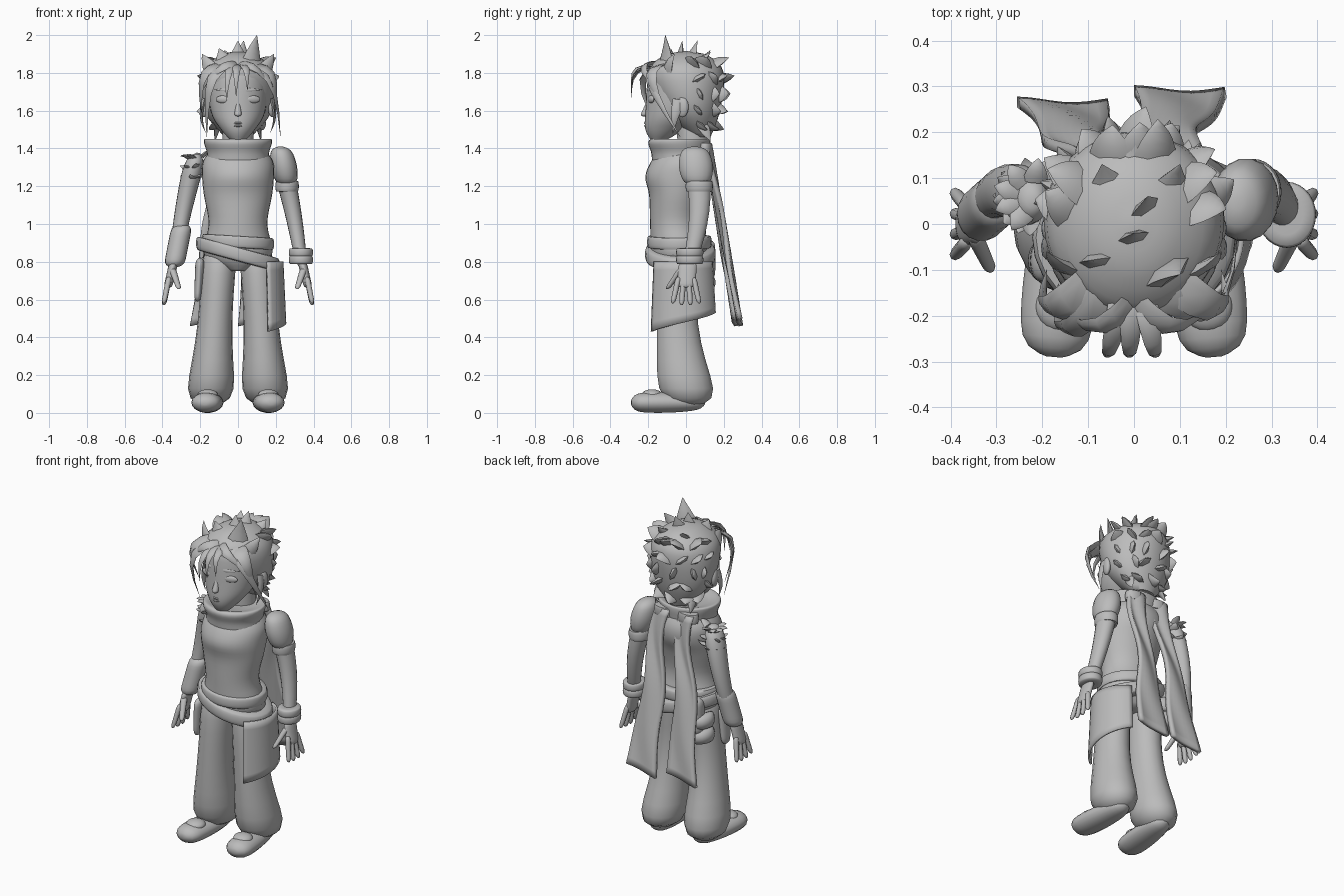
import bpy, bmesh, math, random
from mathutils import Vector

random.seed(4)
if "Cube" in bpy.data.objects:
    bpy.data.objects.remove(bpy.data.objects["Cube"])

clay = bpy.data.materials.new("clay_grey")
clay.use_nodes = True
clay.diffuse_color = (.5, .5, .5, 1)
clay.node_tree.nodes["Principled BSDF"].inputs["Base Color"].default_value = clay.diffuse_color

SIDES = {"left": 1, "right": -1}
SKULL_CENTRE = Vector((0, 0, 1.7))


def finish(name, bm):
    """Turn a bmesh into a smooth shaded object."""
    bmesh.ops.recalc_face_normals(bm, faces=bm.faces)
    mesh = bpy.data.meshes.new(name)
    bm.to_mesh(mesh)
    bm.free()
    mesh.materials.append(clay)
    mesh.shade_smooth()
    mesh.set_sharp_from_angle(angle=math.radians(60))
    obj = bpy.data.objects.new(name, mesh)
    bpy.context.collection.objects.link(obj)
    return obj


def skin(name, rings, seg=24, side=1):
    """Join elliptical rings, each given as centre and two radius vectors."""
    bm, loops = bmesh.new(), []
    for centre, u, v in rings:
        loop = []
        for k in range(seg):
            angle = math.tau * k / seg
            point = centre + u * math.cos(angle) + v * math.sin(angle)
            loop.append(bm.verts.new((point.x * side, point.y, point.z)))
        loops.append(loop)
    for low, high in zip(loops, loops[1:]):
        for k in range(seg):
            bm.faces.new((low[k - 1], low[k], high[k], high[k - 1]))
    bm.faces.new(loops[0])
    bm.faces.new(loops[-1])
    finish(name, bm)


def body(name, stations, steps=4):
    """Level rings (height, y, half width, half depth), smoothly interpolated."""
    last, rings = len(stations) - 1, []
    for i in range(last * steps + 1):
        k, t = min(i // steps, last - 1), i / steps
        t -= k
        quad = [stations[max(0, min(last, k + d))] for d in (-1, 0, 1, 2)]
        z, y, wide, deep = [b + (c - a) * t / 2 + (a - 2.5 * b + 2 * c - d / 2) * t * t
                            + (1.5 * (b - c) + (d - a) / 2) * t ** 3 for a, b, c, d in zip(*quad)]
        rings.append((Vector((0, y, z)), Vector((wide, 0, 0)), Vector((0, deep, 0))))
    skin(name, rings, seg=32)


def limb(name, start, end, thick, bulge=0, bend=(0, 0, 0), squash=1, side=1, steps=14, seg=18):
    """Round-ended tube that may bulge, bend and be oval."""
    start, end, bend, rings = Vector(start), Vector(end), Vector(bend), []
    along = (end - start).normalized()
    u, v = Vector((1, 0, 0)), Vector((0, 1, 0))
    if abs(along.z) < .5:
        u = Vector((along.y, -along.x, 0)).normalized()
        v = u.cross(along)
    for i in range(steps + 1):
        t = (1 - math.cos(math.pi * i / steps)) / 2
        swell = math.sin(math.pi * t)
        radius = thick[0] + (thick[1] - thick[0]) * t + bulge * swell
        radius *= max(.05, 1 - abs(2 * t - 1) ** 8) ** .5
        rings.append((start.lerp(end, t) + bend * swell, u * radius, v * radius * squash))
    skin(name, rings, seg, side)


def ball(name, centre, radii, turn=0):
    bm = bmesh.new()
    bmesh.ops.create_uvsphere(bm, u_segments=20, v_segments=12, radius=1)
    obj = finish(name, bm)
    obj.location, obj.scale, obj.rotation_euler.z = centre, radii, turn


def band(name, centre, wide, deep, height, thick, tilt=0, steps=8):
    """Rounded ring of cloth around a limb or waist."""
    rings = []
    for i in range(steps + 1):
        angle = math.pi * i / steps
        puff = thick * math.sin(angle) ** .5 if 0 < i < steps else -thick
        lift = Vector((0, 0, -height / 2 * math.cos(angle)))
        rings.append((Vector(centre) + lift, Vector((1, 0, tilt)) * (wide + puff),
                      Vector((0, deep + puff, 0))))
    skin(name, rings, seg=28)


def sheet(name, shape, columns, rows, thick):
    """Cloth panel from a surface function of u and v."""
    bm = bmesh.new()
    grid = [[bm.verts.new(shape(i / columns, j / rows)) for i in range(columns + 1)]
            for j in range(rows + 1)]
    for upper, lower in zip(grid, grid[1:]):
        for i in range(columns):
            bm.faces.new((upper[i], upper[i + 1], lower[i + 1], lower[i]))
    cloth = finish(name, bm).modifiers.new("thickness", "SOLIDIFY")
    cloth.thickness, cloth.offset = thick, 0


def lock(name, base, tip, width, bow=.01, centre=SKULL_CENTRE, steps=5):
    """Flat tapering tuft that bows away from the centre."""
    base, tip, rings = Vector(base), Vector(tip), []
    out = (base - centre).normalized()
    u = (out + Vector((.1, .1, .1))).cross(tip - base).normalized()
    v = u.cross(tip - base).normalized()
    for i in range(steps + 1):
        t = i / steps
        radius = width * max(.02, 1 - t ** 1.5)
        middle = base.lerp(tip, t) + out * bow * math.sin(math.pi * t)
        rings.append((middle, u * radius, v * radius * .4))
    skin(name, rings, seg=6)


# Torso, collar and neck
body("torso", [(.75, -.03, .06, .1), (.83, -.03, .18, .15), (1, -.055, .155, .135), (1.15, -.045, .18, .15),
               (1.25, -.035, .19, .18), (1.33, -.02, .185, .165), (1.4, -.01, .14, .12)])
body("collar", [(1.34, -.03, .165, .15), (1.38, -.03, .165, .155), (1.43, -.035, .18, .165),
                (1.45, -.03, .17, .15), (1.43, -.03, .1, .1)])
limb("neck", (0, .04, 1.3), (0, .03, 1.6), (.085, .08))

# Head and face
body("head", [(1.435, -.15, .03, .03), (1.5, -.115, .09, .1), (1.6, -.065, .145, .15),
              (1.8, -.03, .155, .165), (1.87, -.02, .1, .1)])
limb("nose", (0, -.195, 1.67), (0, -.223, 1.57), (.004, .022))
for z in (1.52, 1.535):
    ball("lip", (0, -.21, z), (.025, .012, .007))
for s in SIDES.values():
    ball("eye", (s * .08, -.185, 1.66), (.04, .012, .02), s / 3)
    lock("eyebrow", (s * .04, -.2, 1.71), (s * .13, -.155, 1.71), .01)
    ball("ear", (s * .18, -.02, 1.62), (.02, .035, .055), -s / 3)

# Hair mass
body("hair_cap", [(1.46, .08, .07, .05), (1.6, .03, .18, .15), (1.8, 0, .19, .2),
                  (1.89, 0, .1, .12), (1.915, 0, .01, .01)])

# Fringe, forelocks and sideburns
parting = Vector((0, -.17, 1.84))
for s in SIDES.values():
    root = parting + Vector((s * .06, .02, 0))
    lock("fringe", root, (s * .195 + .03, -.08 + s * .05, 1.46), .04, bow=.13)
    lock("fringe_inner", root + Vector((s * .03, .02, 0)), (s * .19, -.1, 1.56), .045, bow=.11)
    lock("brow_sweep", parting, (s * .18, -.17, 1.72), .035, bow=.07)
    lock("temple_spike", (s * .13, -.1, 1.8), (s * .19, -.06, 1.9), .045)
    lock("sideburn", (s * .18, -.04, 1.66), (s * .17, -.07, 1.48), .03, bow=.02)
    lock("nape_lock", (s * .1, .08, 1.54), (s * .12, .13, 1.44), .035)
for x in (-.06, -.01, .05):
    lock("forelock", parting + Vector((x / 2, 0, 0)), (x, -.285, 1.68 + x / 2), .026, bow=.06)

# Crown spikes lean outward from the top
for tip in ((0, -.02, 1.97), (.1, -.11, 2), (-.1, -.08, 1.93), (.03, .06, 1.97),
            (-.07, .13, 1.92), (.1, .13, 1.91), (0, .18, 1.88)):
    lock("crown_spike", (tip[0] * .7, tip[1] * .7 - .03, 1.85), tip, .06, bow=-.01)

# Rows of short spikes around the back of the head
for row in range(5):
    z = 1.84 - row * .075
    radius = .18 * math.sqrt(1 - ((z - 1.72) / .26) ** 2)
    count = 7 - row // 2
    for i in range(count):
        angle = math.pi * (i + random.uniform(.2, .8)) / count
        out = Vector((math.cos(angle), math.sin(angle), 0))
        sway = Vector((-out.y, out.x, 0)) * random.uniform(-.03, .03)
        base = Vector((0, .015, z)) + out * radius
        lift = Vector((0, .01, .04 - row * .02))
        lock("back_spike", base - out * .03, base + out * random.uniform(.03, .055) + sway + lift, .055)

# Arms, hands, trousers and shoes
for tag, s in SIDES.items():
    limb(tag + "_arm", (.22, .05, 1.37), (.34, .01, .76), (.06, .03), bend=(.01, .04, 0), squash=1.2, side=s)
    limb(tag + "_palm", (.34, .01, .8), (.372, 0, .66), (.024, .023), squash=2.1, side=s)
    for i in range(4):
        y = (i - 1.5) * .026
        reach = .565 + .01 * abs(i - 1.5)
        limb(tag + "_finger", (.365, y, .72), (.393, y * 1.8, reach), (.016, .013), side=s, seg=8)
    limb(tag + "_thumb", (.35, -.02, .77), (.312, -.1, .655), (.02, .014), side=s, seg=8)
    limb(tag + "_trouser_leg", (.095, -.03, .9), (.15, .02, .035), (.1, .145), bulge=-.03,
         bend=(0, -.04, 0), squash=1.2, side=s)
    limb(tag + "_shoe", (.14, .1, .055), (.175, -.29, .055), (.055, .075), bulge=.015, squash=.68, side=s)
    ball(tag + "_shoe_tongue", (s * .16, -.18, .095), (.055, .055, .03))

# Puffed sleeve and cuff on the left arm
limb("puffed_sleeve", (.225, .045, 1.41), (.26, .06, 1.2), (.05, .05), bulge=.02, squash=1.3)
band("sleeve_band", (.26, .07, 1.2), .05, .06, .06, .012)
for z in (.81, .85):
    band("left_cuff", (.333, .02, z), .05, .058, .045, .014)

# Ragged shoulder and long gauntlet on the right arm
shoulder = Vector((-.22, .06, 1.3))
for i in range(18):
    angle = i * 2.4
    out = Vector((math.cos(angle) - .5, math.sin(angle), .3)).normalized()
    base = shoulder + out * .035 + Vector((0, 0, .04 - .05 * (i % 3)))
    lock("shoulder_tuft", base, base + out * .055, .028, centre=shoulder)
limb("gauntlet", (.295, .055, 1), (.34, .015, .77), (.055, .055), squash=1.1, side=-1)

# Belts, hip cloth and pouches
band("upper_belt", (0, -.035, .905), .175, .155, .065, .016, tilt=-.06)
band("lower_sash", (0, -.03, .84), .2, .165, .075, .022, tilt=-.27)


def hip_shape(u, v):
    angle = math.radians(135 * u - 63)
    flare = 1 + v / 10
    hem = .43 + u / 10
    return (.085 + .15 * math.cos(angle) * flare, -.02 + .165 * math.sin(angle) * flare, .8 + (hem - .8) * v)


sheet("hip_cloth", hip_shape, columns=16, rows=8, thick=.012)
for z in (.69, .78):
    limb("pouch_roll", (-.2, .01, z), (-.08, .13, z), (.045, .045), bend=(-.03, .03, 0))
limb("hanging_strap", (-.2, -.08, .82), (-.215, -.08, .59), (.025, .018), squash=2)
limb("pouch_strap", (-.14, .1, .92), (-.15, .1, .7), (.04, .04), squash=1.4)

# Two scarf tails down the back
for tag, top, end, sweep in (("left", .075, .1, .17), ("right", -.085, -.155, .145)):
    def tail_shape(u, v):
        wide = .1 + v * v / 10
        wave = math.sin(v * 9) * (1 - v) / 35
        ripple = math.sin(v * 8 + u * 5) * (1 - v / 2) / 80
        return (top + (end - top) * v + wave + (u - .5) * wide,
                .115 + sweep * v + ripple, 1.42 - .94 * v + (u - .5) * v / 25)
    sheet(tag + "_scarf_tail", tail_shape, columns=8, rows=24, thick=.024)
    band(tag + "_scarf_fold", (top, .1, 1.4), .055, .03, .06, .01)
